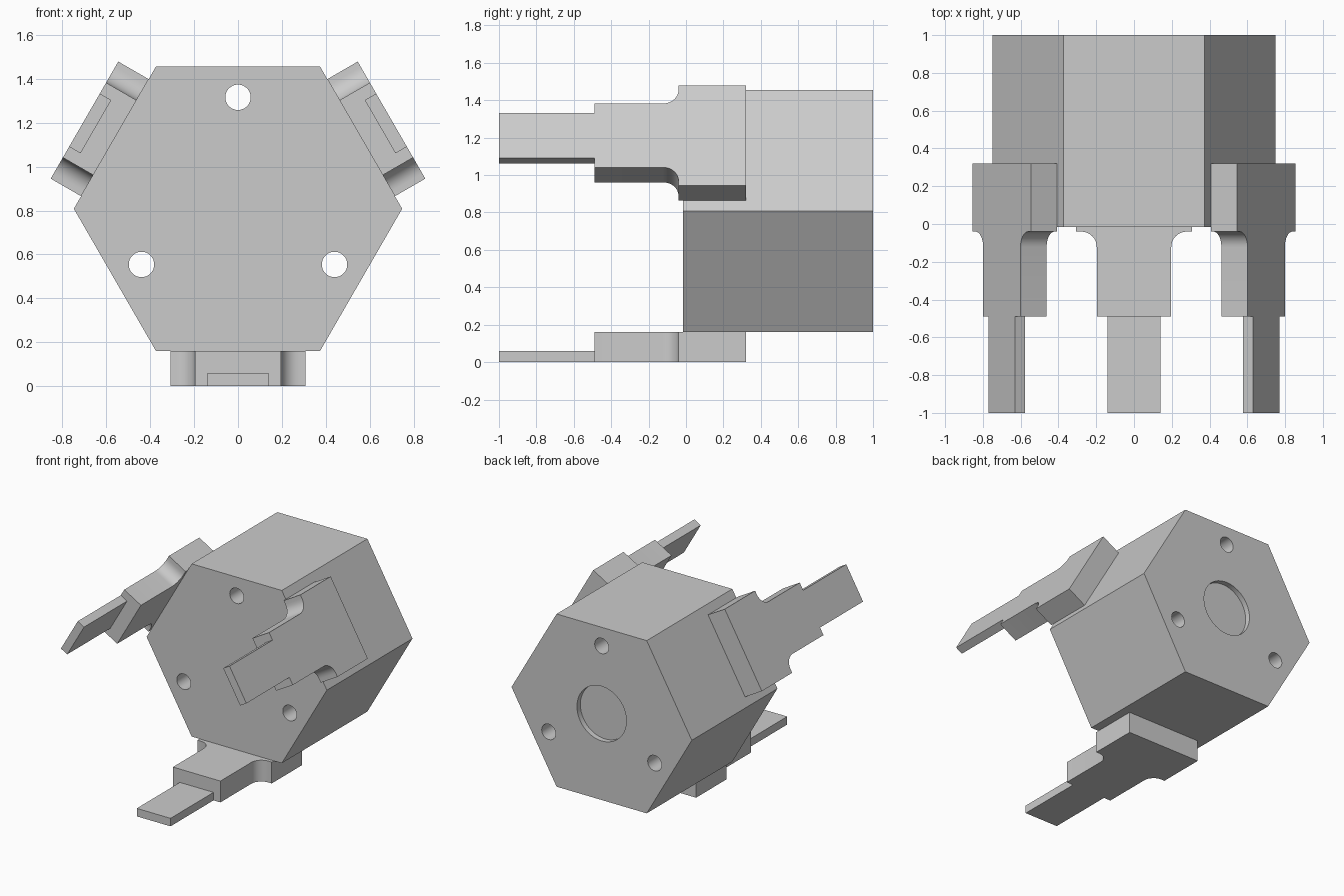
import bpy, bmesh
from math import sin, cos, pi, radians
from mathutils import Vector

AXIS_Z = 0.808          # height of the housing's central axis
APOTHEM = 0.648
FRONT, BACK = -0.015, 1.0

if "Cube" in bpy.data.objects:
    bpy.data.objects.remove(bpy.data.objects["Cube"], do_unlink=True)

grey = bpy.data.materials.new("plain grey")
grey.use_nodes = True
grey.diffuse_color = (0.6, 0.6, 0.6, 1)
grey.node_tree.nodes["Principled BSDF"].inputs["Base Color"].default_value = (0.6, 0.6, 0.6, 1)


def prism(name, outline, sweep):
    """Extrude a closed outline of 3D points along the sweep vector."""
    bm = bmesh.new()
    face = bm.faces.new([bm.verts.new(p) for p in outline])
    result = bmesh.ops.extrude_face_region(bm, geom=[face], use_keep_orig=True)
    moved = [g for g in result["geom"] if isinstance(g, bmesh.types.BMVert)]
    bmesh.ops.translate(bm, verts=moved, vec=Vector(sweep))
    bmesh.ops.recalc_face_normals(bm, faces=bm.faces)
    mesh = bpy.data.meshes.new(name)
    bm.to_mesh(mesh)
    bm.free()
    mesh.materials.append(grey)
    obj = bpy.data.objects.new(name, mesh)
    bpy.context.collection.objects.link(obj)
    return obj


def ring(radius, count, y, x=0, z=0):
    return [(x + radius * cos(2 * pi * i / count), y, z + radius * sin(2 * pi * i / count))
            for i in range(count)]


def activate(obj):
    bpy.ops.object.select_all(action="DESELECT")
    obj.select_set(True)
    bpy.context.view_layer.objects.active = obj


def smooth(obj):
    activate(obj)
    bpy.ops.object.shade_smooth_by_angle(angle=radians(30))


def cut(obj, cutter):
    activate(obj)
    mod = obj.modifiers.new("cut", "BOOLEAN")
    mod.operation, mod.solver, mod.object = "DIFFERENCE", "EXACT", cutter
    bpy.ops.object.modifier_apply(modifier=mod.name)
    bpy.data.objects.remove(cutter, do_unlink=True)


# Hexagonal housing with three bolt holes and a shallow rear recess
housing = prism("hexagonal_housing", ring(APOTHEM / cos(pi / 6), 6, FRONT), (0, BACK - FRONT, 0))
housing.location.z = AXIS_Z
bpy.context.view_layer.update()
for i in range(3):
    a = pi / 2 + i * 2 * pi / 3
    hole = ring(0.058, 32, FRONT - 0.1, 0.508 * cos(a), AXIS_Z + 0.508 * sin(a))
    cut(housing, prism("bolt_hole_cutter", hole, (0, BACK - FRONT + 0.2, 0)))
cut(housing, prism("recess_cutter", ring(0.205, 48, BACK - 0.04, 0, AXIS_Z), (0, 0.1, 0)))
smooth(housing)

# Half outline of an arm: wide pad, concave fillet, narrower neck
WIDE, NECK, FILLET, SHOULDER = 0.308, 0.197, 0.083, -0.04
half = [(WIDE, 0.32), (WIDE, SHOULDER)]
for i in range(9):
    a = pi / 2 + i * pi / 16
    half.append((NECK + FILLET + FILLET * cos(a), SHOULDER - FILLET + FILLET * sin(a)))
half.append((NECK, -0.49))
outline = half + [(-x, y) for x, y in reversed(half)]
tip_outline = [(0.14, -0.49), (0.14, -1), (-0.14, -1), (-0.14, -0.49)]

# Three arms on alternate sides, each with a thin outer tip
for side, turn in (("bottom", 0), ("left", 120), ("right", -120)):
    for part, points, thick in (("arm", outline, 0.16), ("arm_tip", tip_outline, 0.06)):
        obj = prism(f"{side}_{part}", [(x, y, -AXIS_Z) for x, y in points], (0, 0, thick))
        obj.location.z = AXIS_Z
        obj.rotation_euler.y = radians(-turn)
        smooth(obj)
